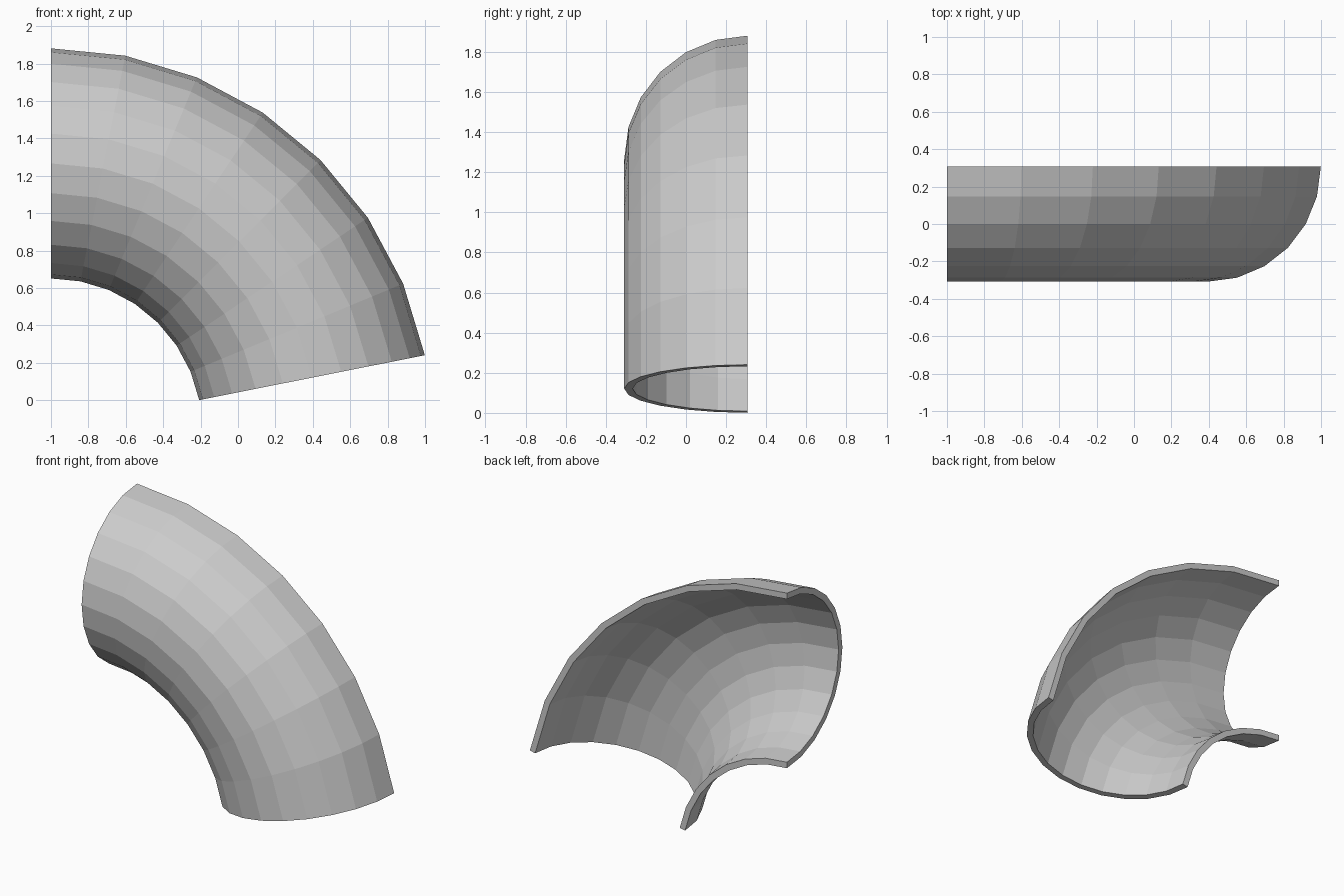
import bpy
import bmesh
from math import sin, cos, pi, radians
from mathutils import Vector

cube = bpy.data.objects.get("Cube")
if cube:
    bpy.data.objects.remove(cube, do_unlink=True)

# Dimensions of the bend
BEND_CENTRE = Vector((-1.0, 0.307, -0.157))
BEND_RADIUS = 1.423
TUBE_RADIUS = 0.615
WALL = 0.042
SIDES = 12
STEPS = 7
STEP_ANGLE = radians(11.25)

# Plain grey material
grey = bpy.data.materials.new("light_grey")
grey.use_nodes = True
colour = (0.6, 0.6, 0.6, 1.0)
grey.diffuse_color = colour
grey.node_tree.nodes["Principled BSDF"].inputs["Base Color"].default_value = colour


def half_circle(bm, radius):
    """Half-circle of vertices bulging to the front, from top to bottom."""
    verts = []
    for i in range(SIDES + 1):
        a = pi * i / SIDES
        offset = Vector((0, -radius * sin(a), BEND_RADIUS + radius * cos(a)))
        verts.append(bm.verts.new(BEND_CENTRE + offset))
    return verts


# End face of the half pipe: a C-shaped band
bm = bmesh.new()
outer = half_circle(bm, TUBE_RADIUS)
inner = half_circle(bm, TUBE_RADIUS - WALL)
band = [bm.faces.new((outer[i], outer[i + 1], inner[i + 1], inner[i]))
        for i in range(SIDES)]

# Sweep the band around the bend, keeping the start as the other end cap
bmesh.ops.spin(bm, geom=band, cent=BEND_CENTRE, axis=(0, 1, 0),
               angle=STEPS * STEP_ANGLE, steps=STEPS, use_duplicate=False)
start_cap = [f for f in bm.faces
             if all(abs(v.co.x - BEND_CENTRE.x) < 1e-4 for v in f.verts)]
if not start_cap:
    bmesh.ops.holes_fill(bm, edges=[e for e in bm.edges if e.is_boundary])
bmesh.ops.remove_doubles(bm, verts=bm.verts, dist=1e-5)

# If the sweep consumed the first band, rebuild it between the two rims
if any(e.is_boundary for e in bm.edges):
    rim = sorted((v for v in bm.verts if abs(v.co.x - BEND_CENTRE.x) < 1e-4),
                 key=lambda v: -v.co.z)
    centre = BEND_CENTRE + Vector((0, 0, BEND_RADIUS))
    middle = TUBE_RADIUS - WALL / 2
    ring_out = [v for v in rim if (v.co - centre).length > middle]
    ring_in = [v for v in rim if (v.co - centre).length <= middle]
    for i in range(SIDES):
        corners = (ring_out[i], ring_out[i + 1], ring_in[i + 1], ring_in[i])
        if not bm.faces.get(corners):
            bm.faces.new(corners)

bmesh.ops.recalc_face_normals(bm, faces=bm.faces)
mesh = bpy.data.meshes.new("half_pipe_bend")
bm.to_mesh(mesh)
bm.free()
mesh.materials.append(grey)
bpy.context.collection.objects.link(bpy.data.objects.new("half_pipe_bend", mesh))
